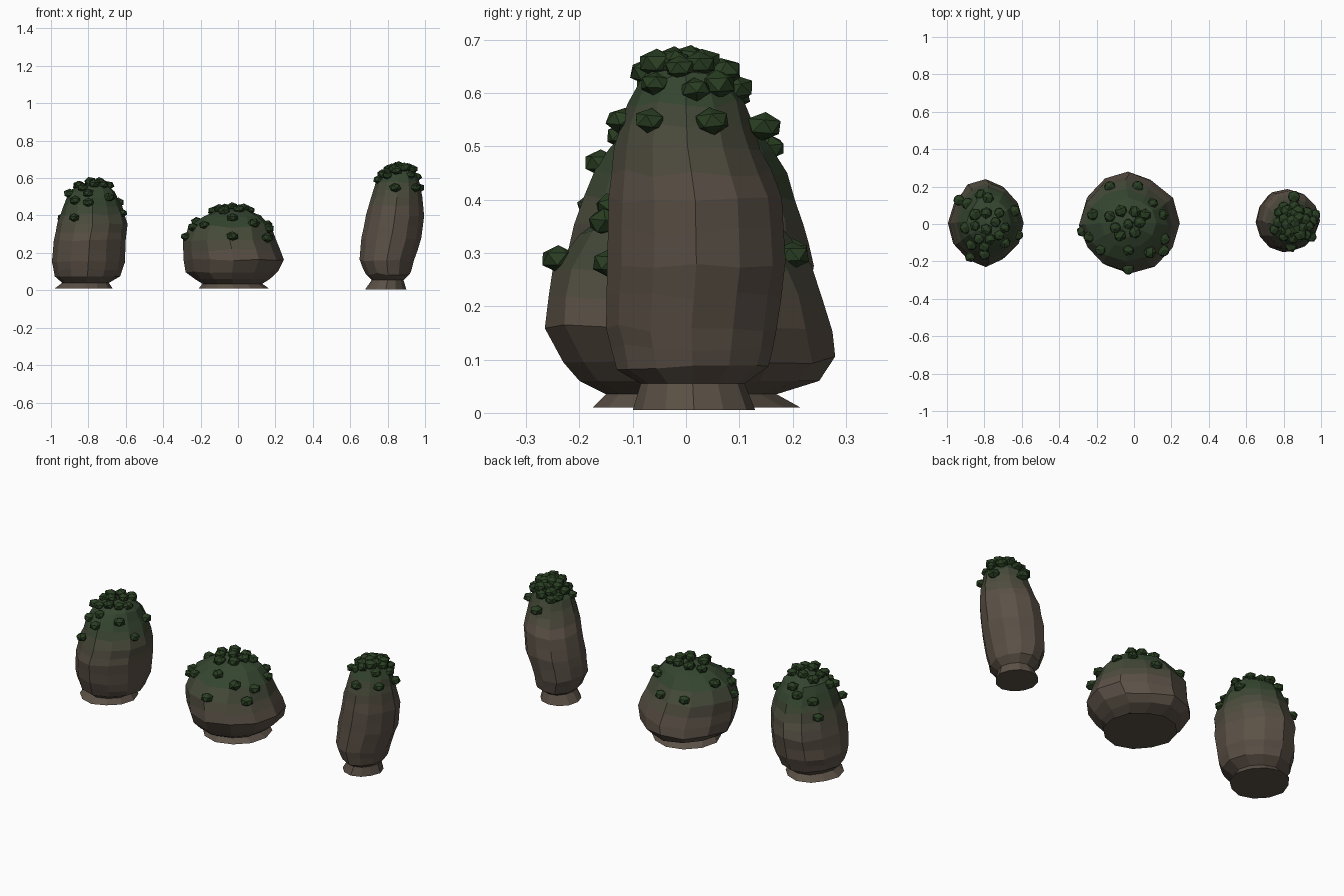
import bpy, bmesh, math, random
from mathutils import Vector, Matrix
from mathutils.bvhtree import BVHTree

if "Cube" in bpy.data.objects:
    bpy.data.objects.remove(bpy.data.objects["Cube"])

random.seed(7)
SIDES = 12
BANDS = 7


def material(name, rgb):
    m = bpy.data.materials.new(name)
    m.diffuse_color = (*rgb, 1)
    m.use_nodes = True
    m.node_tree.nodes["Principled BSDF"].inputs["Base Color"].default_value = m.diffuse_color
    return m


# Stone fading into moss green, and the darker clump green
stone, green = Vector((0.105, 0.082, 0.062)), Vector((0.035, 0.060, 0.029))
fade = [material(f"stone_fade_{i}", stone.lerp(green, i / (BANDS - 1))) for i in range(BANDS)]
clump_mat = material("moss_clump", (0.022, 0.048, 0.016))


def finish(bm, name, mats):
    me = bpy.data.meshes.new(name)
    bm.to_mesh(me)
    for m in mats:
        me.materials.append(m)
    ob = bpy.data.objects.new(name, me)
    bpy.context.collection.objects.link(ob)
    return ob


def boulder(name, rings, top, fade_z):
    """Loft faceted rings (z, x0, x1, y0, y1) up to a top point; returns a BVH for moss placement."""
    bm = bmesh.new()
    # Extra ring halfway up each tall band
    full = [rings[0]]
    for a, b in zip(rings, rings[1:]):
        if b[0] - a[0] > 0.07:
            full.append([(p + q) / 2 for p, q in zip(a, b)])
        full.append(b)
    crease = [1 if k % 3 == 0 else random.uniform(0.95, 1.03) for k in range(SIDES)]
    loops = []
    for z, x0, x1, y0, y1 in full:
        loop = []
        for k in range(SIDES):
            a = 2 * math.pi * k / SIDES
            r = crease[k] * (1 if k % 3 == 0 else random.uniform(0.98, 1.015))
            dz = random.uniform(-0.008, 0.008) if z > 0.08 else 0
            loop.append(bm.verts.new(((x0 + x1) / 2 + (x1 - x0) / 2 * r * math.cos(a),
                                      (y0 + y1) / 2 + (y1 - y0) / 2 * r * math.sin(a), z + dz)))
        loops.append(loop)
    for a, b in zip(loops, loops[1:]):
        for k in range(SIDES):
            n = (k + 1) % SIDES
            bm.faces.new((a[k], a[n], b[n], b[k]))
    bm.faces.new(loops[0][::-1])
    tip = bm.verts.new(top)
    for k in range(SIDES):
        bm.faces.new((loops[-1][k], loops[-1][(k + 1) % SIDES], tip))
    bmesh.ops.recalc_face_normals(bm, faces=bm.faces)
    for f in bm.faces:
        t = (f.calc_center_median().z - fade_z[0]) / (fade_z[1] - fade_z[0])
        f.material_index = round(max(0, min(1, t)) * (BANDS - 1))
    tree = BVHTree.FromBMesh(bm)
    finish(bm, name, fade)
    bm.free()
    return tree


def moss(name, tree, spots, edge_z):
    """Drop squashed clumps onto the boulder from above."""
    bm = bmesh.new()
    for x, y in spots:
        hit = tree.ray_cast(Vector((x, y, 2)), Vector((0, 0, -1)))[0]
        if hit is None or hit.z < edge_z:
            hit = tree.find_nearest(Vector((x, y, edge_z)))[0]
            hit = hit.lerp(Vector((x, y, hit.z)), 0.4)
        r = random.uniform(0.029, 0.037)
        mat = (Matrix.Translation(hit + Vector((0, 0, 0.009)))
               @ Matrix.Diagonal((r, r, r * 0.75, 1))
               @ Matrix.Rotation(random.uniform(0, 6.28), 4, 'Z')
               @ Matrix.Rotation(random.uniform(-0.4, 0.4), 4, 'X'))
        bmesh.ops.create_icosphere(bm, subdivisions=1, radius=1, matrix=mat)
    finish(bm, name, [clump_mat])
    bm.free()


# Left boulder: medium height
left = boulder("left_boulder", [
    (0.01, -0.98, -0.67, -0.16, 0.17), (0.04, -0.94, -0.69, -0.13, 0.14),
    (0.075, -0.98, -0.63, -0.18, 0.19), (0.15, -0.995, -0.605, -0.21, 0.22),
    (0.27, -0.985, -0.60, -0.23, 0.24), (0.36, -0.965, -0.59, -0.21, 0.22),
    (0.45, -0.935, -0.62, -0.17, 0.19), (0.53, -0.895, -0.66, -0.12, 0.14),
    (0.565, -0.84, -0.70, -0.07, 0.08)], (-0.77, 0, 0.58), (0.27, 0.47))
moss("left_moss", left, [
    (-.96, .145), (-.89, -.19), (-.62, -.06), (-.64, .07), (-.82, .155), (-.78, .14),
    (-.89, .11), (-.90, -.02), (-.80, -.16), (-.87, -.11), (-.69, -.10), (-.85, .05),
    (-.79, .06), (-.72, .06), (-.85, -.01), (-.79, -.03), (-.74, .01), (-.69, -.02),
    (-.83, -.08), (-.77, -.08), (-.72, -.06), (-.80, -.12)], 0.39)

# Middle boulder: low and wide
mid = boulder("middle_boulder", [
    (0.01, -0.21, 0.165, -0.175, 0.215), (0.035, -0.19, 0.13, -0.15, 0.17),
    (0.06, -0.23, 0.17, -0.20, 0.25), (0.10, -0.28, 0.215, -0.23, 0.28),
    (0.16, -0.29, 0.245, -0.265, 0.275), (0.27, -0.295, 0.205, -0.25, 0.235),
    (0.34, -0.26, 0.18, -0.20, 0.19), (0.395, -0.18, 0.12, -0.13, 0.14),
    (0.425, -0.11, 0.05, -0.07, 0.08)], (-0.03, 0, 0.44), (0.19, 0.36))
moss("middle_moss", mid, [
    (-.13, .20), (.02, .20), (-.22, .05), (-.28, -.04), (-.24, -.07), (-.18, -.14),
    (-.03, -.24), (-.03, -.14), (.085, -.15), (.165, -.15), (.16, -.08), (.155, .05),
    (.10, .11), (-.13, .04), (-.07, .07), (.005, .065), (.06, .05), (-.10, -.02),
    (-.03, 0), (.03, .01), (-.075, -.06), (.005, -.045)], 0.28)

# Right boulder: tall and leaning
tall = boulder("right_boulder", [
    (0.005, 0.68, 0.90, -0.10, 0.13), (0.055, 0.715, 0.885, -0.085, 0.11),
    (0.085, 0.685, 0.92, -0.13, 0.155), (0.16, 0.65, 0.94, -0.15, 0.17),
    (0.28, 0.66, 0.98, -0.148, 0.187), (0.40, 0.685, 0.995, -0.145, 0.18),
    (0.50, 0.715, 0.985, -0.135, 0.14), (0.58, 0.74, 0.97, -0.11, 0.11),
    (0.635, 0.79, 0.945, -0.075, 0.075)], (0.875, 0, 0.665), (0.42, 0.62))
crown = [(0.86 + 0.021 * math.sqrt(i) * math.cos(2.4 * i),
          0.005 + 0.021 * math.sqrt(i) * math.sin(2.4 * i)) for i in range(23)]
moss("right_moss", tall, crown + [(.75, -.03), (.84, -.12), (.97, .05), (.95, -.07),
                                  (.80, .09), (.86, .17)], 0.54)
